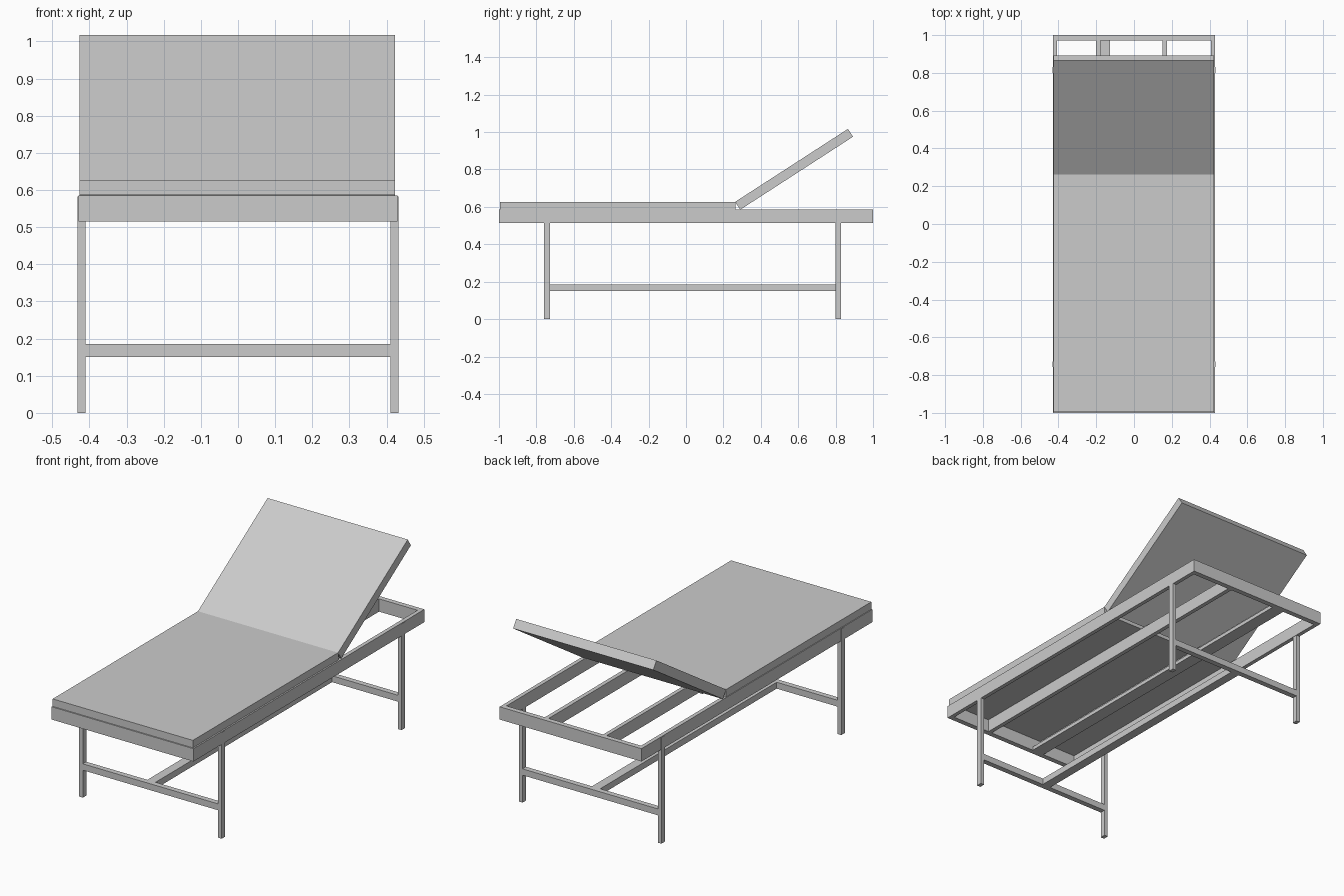
import bpy, bmesh

if "Cube" in bpy.data.objects:
    bpy.data.objects.remove(bpy.data.objects["Cube"])


def prism(name, profile, x0, x1):
    """Extrude a closed (y, z) profile from x0 to x1."""
    bm = bmesh.new()
    face = bm.faces.new([bm.verts.new((x0, y, z)) for y, z in profile])
    out = bmesh.ops.extrude_face_region(bm, geom=[face])
    verts = [v for v in out["geom"] if isinstance(v, bmesh.types.BMVert)]
    bmesh.ops.translate(bm, verts=verts, vec=(x1 - x0, 0, 0))
    bmesh.ops.recalc_face_normals(bm, faces=bm.faces[:])
    mesh = bpy.data.meshes.new(name)
    bm.to_mesh(mesh)
    bm.free()
    obj = bpy.data.objects.new(name, mesh)
    bpy.context.collection.objects.link(obj)
    return obj


def box(name, x, y, z):
    return prism(name, [(y[0], z[0]), (y[1], z[0]), (y[1], z[1]), (y[0], z[1])], *x)


LOW, TOP = 0.515, 0.585
LEGS_Y = {"front": (-0.758, -0.728), "back": (0.80, 0.83)}

# Rectangular bed frame
for side, x in {"left": (-0.43, -0.408), "right": (0.408, 0.43)}.items():
    box(side + "_side_rail", x, (-1, 1), (LOW, TOP))
    # Legs, lapped over the side rails
    leg_x = (-0.432, -0.41) if side == "left" else (0.41, 0.432)
    for end, y in LEGS_Y.items():
        box(f"{end}_{side}_leg", leg_x, y, (0, TOP - 0.003))
for end, y in {"foot": (-1, -0.972), "head": (0.972, 1)}.items():
    box(end + "_end_rail", (-0.408, 0.408), y, (LOW, TOP))

# Lengthwise bearers under the mattress
box("right_bearer", (0.152, 0.175), (-0.972, 0.972), (LOW, TOP))
box("left_bearer", (-0.2, -0.178), (-0.972, 0.972), (LOW, TOP))
box("left_bearer_flange", (-0.178, -0.127), (-0.972, 0.972), (LOW, LOW + 0.02))

# Lower stretchers forming an H between the legs
for end, y in LEGS_Y.items():
    box(end + "_stretcher", (-0.41, 0.41), y, (0.15, 0.185))
box("long_stretcher", (-0.04, 0.01), (-0.728, 0.80), (0.15, 0.185))

# Flat cushion and raised backrest
box("seat_cushion", (-0.427, 0.423), (-0.995, 0.265), (TOP + 0.001, 0.627))
prism("backrest", [(0.263, 0.627), (0.29, 0.585), (0.893, 0.975), (0.866, 1.017)],
      -0.427, 0.423)
